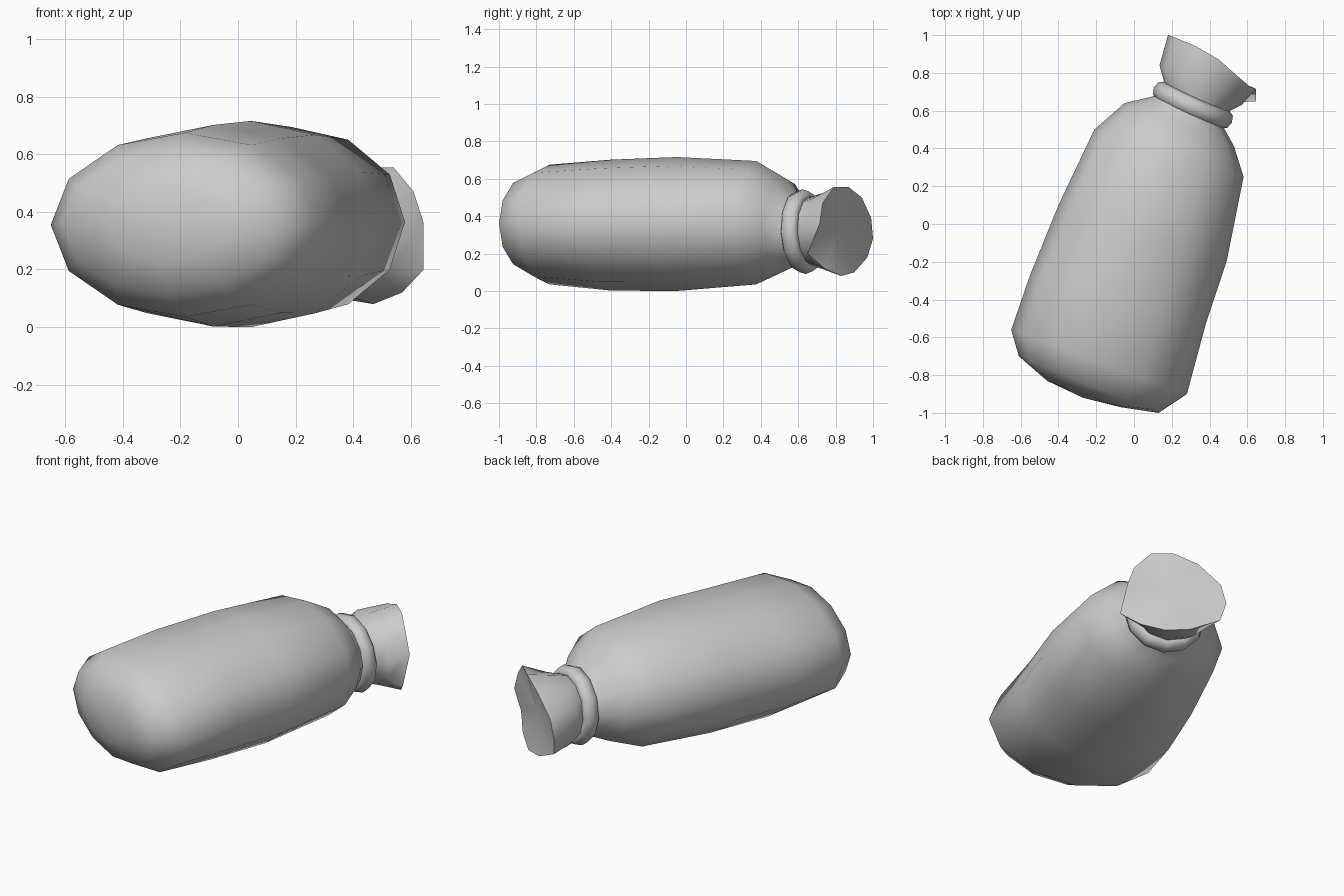
import bpy, bmesh, math
from mathutils import Vector

cube = bpy.data.objects.get("Cube")
if cube:
    bpy.data.objects.remove(cube, do_unlink=True)

SIDES = 12

cloth = bpy.data.materials.new("grey cloth")
cloth.use_nodes = True
cloth.diffuse_color = (0.6, 0.6, 0.6, 1)
cloth.node_tree.nodes["Principled BSDF"].inputs["Base Color"].default_value = (0.6, 0.6, 0.6, 1)


def oval(lx, ly, rx, ry, zc, h):
    """Upright oval between a left and a right plan point."""
    mid = Vector(((lx + rx) / 2, (ly + ry) / 2, zc))
    half = Vector(((rx - lx) / 2, (ry - ly) / 2, 0))
    up = Vector((0, 0, h))
    turns = [2 * math.pi * i / SIDES for i in range(SIDES)]
    return [mid + half * math.cos(a) + up * math.sin(a) for a in turns]


def finish(name, bm, angle):
    bmesh.ops.recalc_face_normals(bm, faces=bm.faces[:])
    mesh = bpy.data.meshes.new(name)
    bm.to_mesh(mesh)
    bm.free()
    mesh.materials.append(cloth)
    obj = bpy.data.objects.new(name, mesh)
    bpy.context.collection.objects.link(obj)
    bpy.ops.object.select_all(action='DESELECT')
    obj.select_set(True)
    bpy.context.view_layer.objects.active = obj
    bpy.ops.object.shade_smooth_by_angle(angle=math.radians(angle))


def loft(name, rings, start, end, angle):
    """Skin the rings and close both ends with a fan to a centre point."""
    bm = bmesh.new()
    loops = [[bm.verts.new(p) for p in ring] for ring in rings]
    for a, b in zip(loops, loops[1:]):
        for i in range(SIDES):
            j = (i + 1) % SIDES
            bm.faces.new((a[i], a[j], b[j], b[i]))
    for loop, tip in ((loops[0], start), (loops[-1], end)):
        centre = bm.verts.new(tip)
        for i in range(SIDES):
            bm.faces.new((loop[i], loop[(i + 1) % SIDES], centre))
    finish(name, bm, angle)


# Stuffed body, from the rounded base up to the gathered neck
body = [
    oval(-.46, -.83, -.07, -.97, .36, .135),
    oval(-.61, -.70, .13, -1.0, .36, .25),
    oval(-.65, -.56, .28, -.90, .355, .32),
    oval(-.55, -.27, .38, -.53, .352, .35),
    oval(-.40, .10, .49, -.20, .358, .358),
    oval(-.21, .50, .58, .25, .365, .33),
    oval(-.05, .64, .53, .41, .355, .25),
    oval(.12, .68, .47, .52, .32, .18),
    oval(.16, .73, .48, .58, .32, .17),
]
loft("sack_body", body, (-.27, -.92, .36), (.33, .66, .32), 80)

# Flared mouth with an uneven rim and a shallow dished opening
rim = [Vector(p) for p in (
    (.645, .715, .36), (.61, .73, .47), (.54, .79, .555), (.45, .87, .555),
    (.33, .94, .50), (.21, .99, .39), (.18, 1.0, .28), (.20, .97, .18),
    (.35, .90, .10), (.47, .83, .08), (.57, .74, .12), (.645, .65, .20))]
rim_centre = sum(rim, Vector()) / SIDES
inner_rim = [p.lerp(rim_centre, .04) for p in rim]
mouth = [
    oval(.16, .70, .48, .56, .32, .175),
    oval(.16, .75, .51, .60, .32, .185),
    oval(.135, .84, .57, .63, .32, .205),
    rim,
    inner_rim,
]
loft("sack_mouth", mouth, (.31, .62, .32), rim_centre - Vector((.015, .03, 0)), 60)

# Rope tie around the neck
axis = Vector((.41, .91, .05)).normalized()
side = Vector((.91, -.41, 0))
up = side.cross(axis)
bm = bmesh.new()
TUBE = 8
tie = []
for i in range(SIDES):
    a = 2 * math.pi * i / SIDES
    out = side * math.cos(a) + up * math.sin(a)
    base = Vector((.312, .63, .317)) + out * .19
    tie.append([bm.verts.new(base + out * math.cos(t) * .037 + axis * math.sin(t) * .05)
                for t in (2 * math.pi * k / TUBE for k in range(TUBE))])
for i in range(SIDES):
    a, b = tie[i], tie[(i + 1) % SIDES]
    for k in range(TUBE):
        m = (k + 1) % TUBE
        bm.faces.new((a[k], a[m], b[m], b[k]))
finish("neck_tie", bm, 80)
